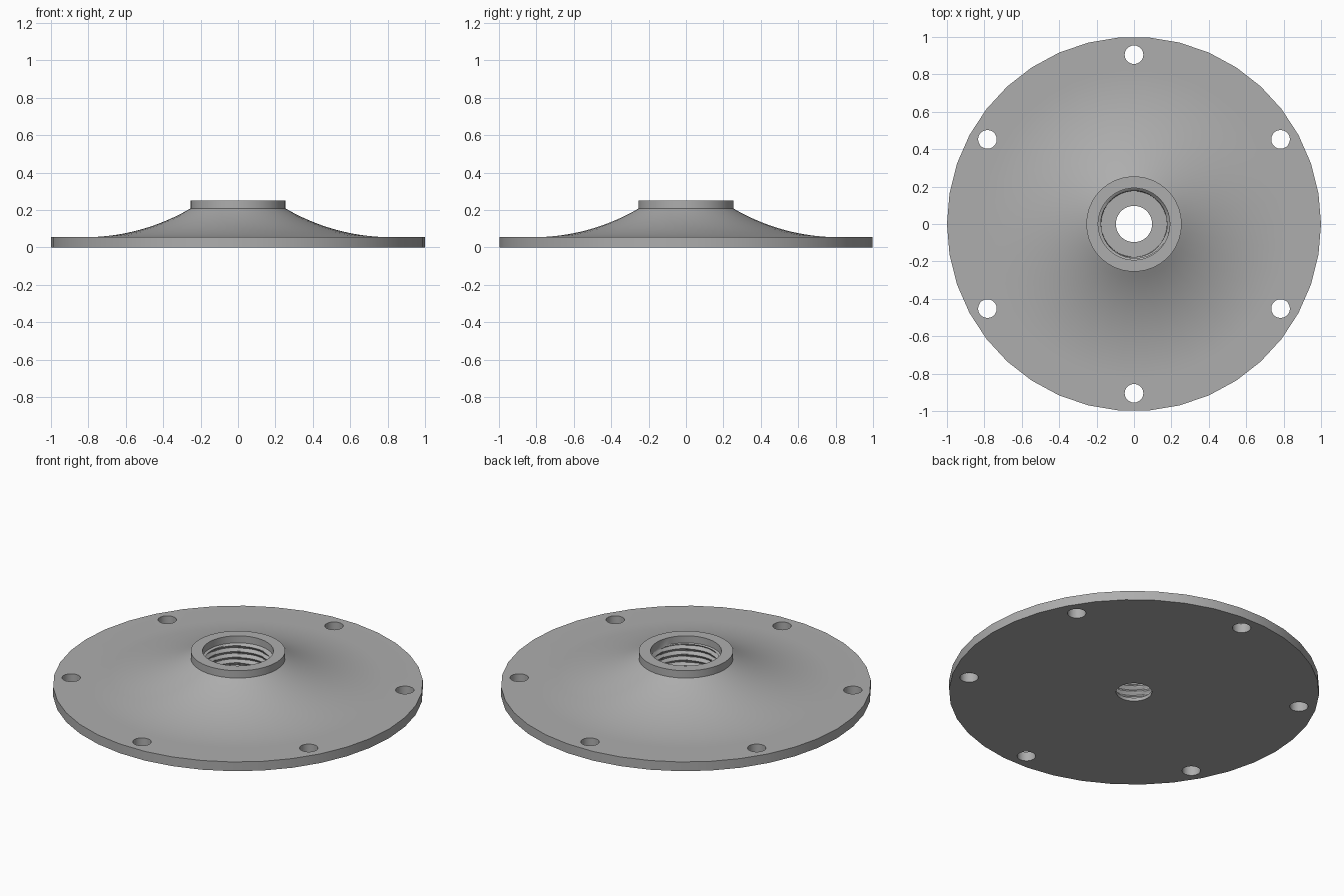
import bpy, bmesh, math

SEGS = 38
FLANGE_Z, FILLET_R, COLLAR_R, COLLAR_Z, TOP_Z = 0.055, 0.82, 0.255, 0.208, 0.252
BORE_R, FLOOR_Z, DRAIN_R = 0.192, 0.02, 0.097
THREAD_LOW, THREAD_HIGH, PITCH, DEPTH = 0.035, 0.205, 0.034, 0.016

if "Cube" in bpy.data.objects:
    bpy.data.objects.remove(bpy.data.objects["Cube"])

metal = bpy.data.materials.new("grey metal")
metal.use_nodes = True
grey = (0.42, 0.42, 0.42, 1)
metal.diffuse_color = grey
metal.node_tree.nodes["Principled BSDF"].inputs["Base Color"].default_value = grey


def add_object(name, bm):
    bmesh.ops.recalc_face_normals(bm, faces=bm.faces)
    mesh = bpy.data.meshes.new(name)
    bm.to_mesh(mesh)
    bm.free()
    mesh.materials.append(metal)
    obj = bpy.data.objects.new(name, mesh)
    bpy.context.collection.objects.link(obj)
    return obj


# Profile rows: (radius, height, threaded)
rows = [(DRAIN_R, 0, False), (1, 0, False), (1, FLANGE_Z, False)]

# Concave arc, tangent to the flange, rising to the collar
run, rise = FILLET_R - COLLAR_R, COLLAR_Z - FLANGE_Z
arc_r = (run * run + rise * rise) / (2 * rise)
sweep = math.asin(run / arc_r)
for i in range(17):
    a = sweep * i / 16
    rows.append((FILLET_R - arc_r * math.sin(a), FLANGE_Z + arc_r * (1 - math.cos(a)), False))

# Collar lip and plain lead-in of the bore
rows += [(COLLAR_R, TOP_Z, False), (BORE_R, TOP_Z, False), (BORE_R, THREAD_HIGH + 0.005, False)]

# Threaded wall, then the floor with its drain hole
count = round((THREAD_HIGH - THREAD_LOW) / PITCH * 8)
for i in range(count + 1):
    rows.append((BORE_R, THREAD_HIGH + (THREAD_LOW - THREAD_HIGH) * i / count, True))
rows += [(BORE_R - DEPTH, FLOOR_Z, False), (DRAIN_R, FLOOR_Z, False)]

# Lathe the closed profile; the thread ridge climbs one pitch per turn
bm = bmesh.new()
rings = []
for r, z, threaded in rows:
    ring = []
    for s in range(SEGS):
        a = math.tau * s / SEGS
        radius = r
        if threaded:
            phase = (z / PITCH - s / SEGS) % 1
            radius -= DEPTH * (1 - abs(2 * phase - 1))
        ring.append(bm.verts.new((radius * math.cos(a), radius * math.sin(a), z)))
    rings.append(ring)
for k, ring in enumerate(rings):
    nxt = rings[(k + 1) % len(rings)]
    for s in range(SEGS):
        t = (s + 1) % SEGS
        bm.faces.new((ring[s], ring[t], nxt[t], nxt[s]))
flange = add_object("threaded_flange", bm)

# Six bolt holes
bm = bmesh.new()
for i in range(6):
    a = math.radians(90 + 60 * i)
    made = bmesh.ops.create_cone(bm, cap_ends=True, segments=20, radius1=0.05, radius2=0.05, depth=0.4)
    bmesh.ops.translate(bm, verts=made["verts"], vec=(0.905 * math.cos(a), 0.905 * math.sin(a), 0))
cutter = add_object("bolt_hole_cutter", bm)
cutter.hide_render = True
cutter.hide_viewport = True

cut = flange.modifiers.new("bolt holes", "BOOLEAN")
cut.operation = "DIFFERENCE"
cut.solver = "EXACT"
cut.object = cutter

# Bake the cut, then smooth while keeping rims sharp
bpy.context.view_layer.update()
graph = bpy.context.evaluated_depsgraph_get()
flange.data = bpy.data.meshes.new_from_object(flange.evaluated_get(graph))
flange.modifiers.clear()
bpy.data.objects.remove(cutter)
bpy.context.view_layer.objects.active = flange
flange.select_set(True)
bpy.ops.object.shade_smooth_by_angle(angle=math.radians(25))
